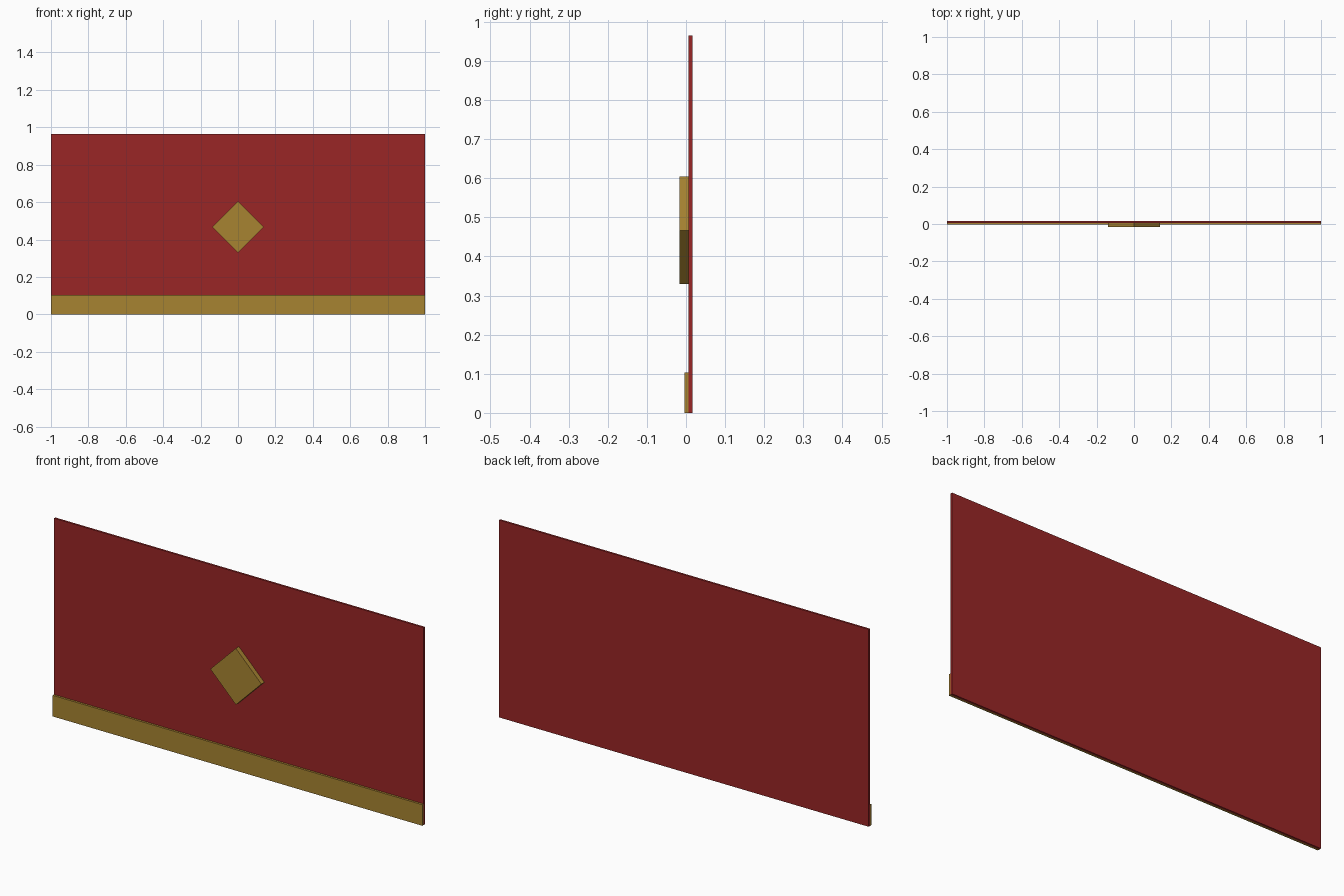
import bpy
import math

if "Cube" in bpy.data.objects:
    bpy.data.objects.remove(bpy.data.objects["Cube"])


def material(name, color):
    m = bpy.data.materials.new(name)
    m.diffuse_color = (*color, 1.0)
    m.use_nodes = True
    m.node_tree.nodes["Principled BSDF"].inputs["Base Color"].default_value = m.diffuse_color
    return m


red = material("deep red", (0.32, 0.019, 0.019))
gold = material("old gold", (0.39, 0.23, 0.031))


def box(name, size, y_range, z, mat, turn=0.0):
    """Box centred on x = 0, spanning y_range, turned about the y axis."""
    y0, y1 = y_range
    bpy.ops.mesh.primitive_cube_add(size=1, location=(0, (y0 + y1) / 2, z))
    ob = bpy.context.object
    ob.name = name
    ob.scale = (size[0], y1 - y0, size[1])
    ob.rotation_euler = (0, turn, 0)
    bpy.ops.object.transform_apply(location=False, rotation=True, scale=True)
    ob.data.materials.append(mat)
    return ob


FACE = 0.0065   # y of the panel's front face

# Thin cloth panel
box("banner_panel", (2.0, 0.965), (FACE, 0.0165), 0.4825, red)

# Gold band along the lower edge
box("bottom_trim", (2.0, 0.103), (-0.004, FACE), 0.0515, gold)

# Square emblem standing on its corner
side = 0.138 * math.sqrt(2)
box("diamond_emblem", (side, side), (-0.0165, FACE), 0.467, gold, math.radians(45))
